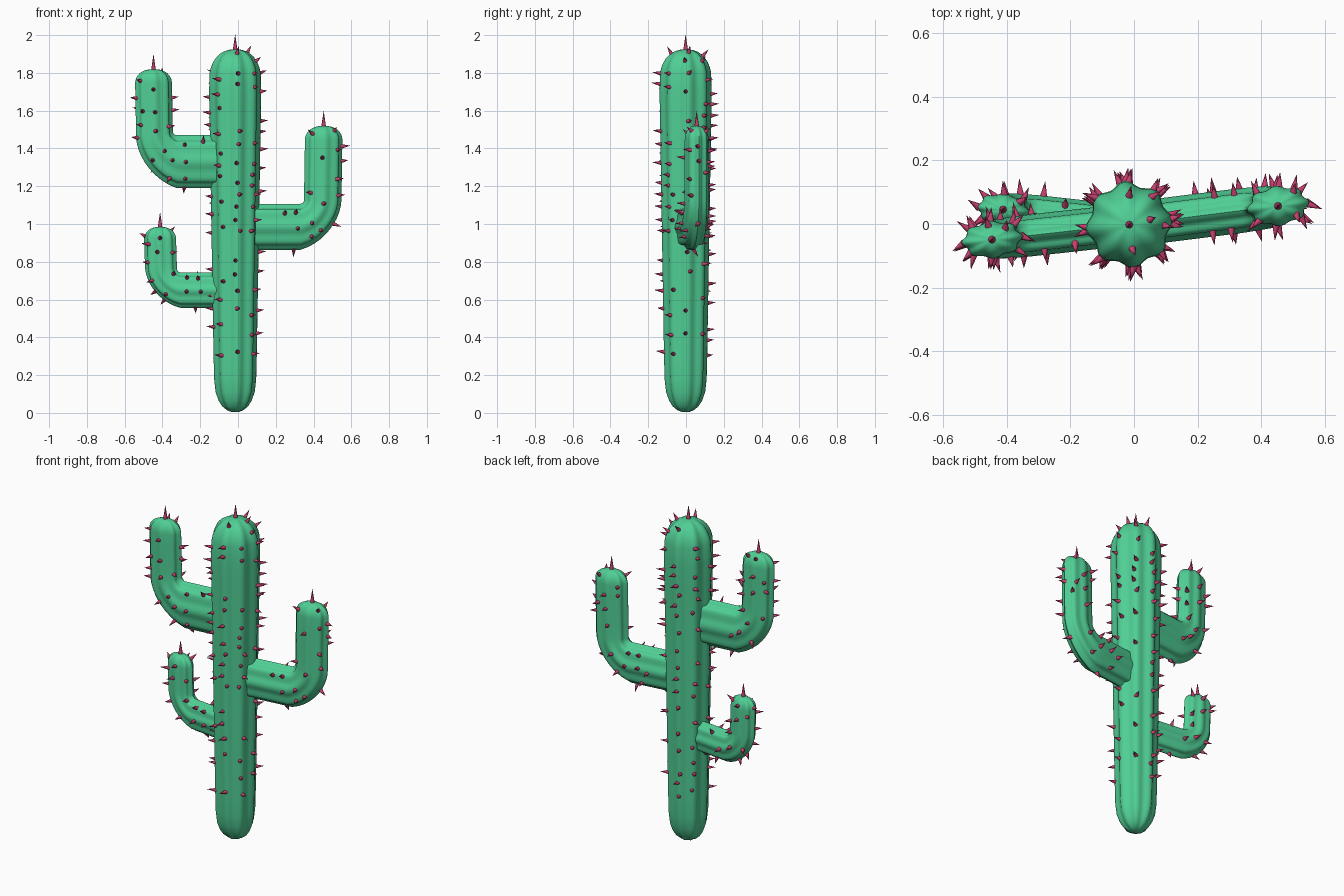
import bpy, bmesh, math, random
from mathutils import Vector, Matrix

if "Cube" in bpy.data.objects:
    bpy.data.objects.remove(bpy.data.objects["Cube"])

random.seed(11)
SEG, RIBS = 48, 8


def material(name, rgb):
    m = bpy.data.materials.new(name)
    m.diffuse_color = (*rgb, 1)
    m.use_nodes = True
    m.node_tree.nodes["Principled BSDF"].inputs["Base Color"].default_value = m.diffuse_color
    return m


GREEN = material("cactus_green", (0.08, 0.62, 0.30))
PINK = material("spine_pink", (0.55, 0.05, 0.16))


def add_object(name, bm, mat, angle):
    me = bpy.data.meshes.new(name)
    bm.to_mesh(me)
    me.materials.append(mat)
    ob = bpy.data.objects.new(name, me)
    bpy.context.collection.objects.link(ob)
    bpy.ops.object.select_all(action='DESELECT')
    ob.select_set(True)
    bpy.context.view_layer.objects.active = ob
    bpy.ops.object.shade_smooth_by_angle(angle=math.radians(angle))


def spine(bm, p, n, length, r=0.013):
    mat = Matrix.Translation(p + n * (length / 2 - 0.008)) @ n.to_track_quat('Z', 'Y').to_matrix().to_4x4()
    bmesh.ops.create_cone(bm, cap_ends=True, segments=8, radius1=r, radius2=0.0005,
                          depth=length, matrix=mat)


def ribbed_tube(name, rings, origin, az, spines, allowed, gap):
    """rings: (u, z, du, dz, a, b) = centre, in-plane direction and two radii"""
    eu = Vector((math.cos(az), math.sin(az), 0))
    ew = Vector((-math.sin(az), math.cos(az), 0))
    up = Vector((0, 0, 1))
    bm = bmesh.new()
    loops = []
    for u, z, du, dz, a, b in rings:
        c = origin + eu * u + up * z
        d = eu * du + up * dz
        loop = []
        for j in range(SEG):
            t = 2 * math.pi * j / SEG
            f = 0.935 + 0.065 * math.cos(RIBS * t)
            loop.append(bm.verts.new(c + d * (a * f * math.cos(t)) + ew * (b * f * math.sin(t))))
        loops.append(loop)
    ridge = []
    for l0, l1 in zip(loops, loops[1:]):
        for j in range(SEG):
            k = (j + 1) % SEG
            face = bm.faces.new((l0[j], l0[k], l1[k], l1[j]))
            if j % 6 in (5, 0):
                ridge.append(face)
    bm.faces.new(loops[0])
    bm.faces.new(loops[-1])
    bmesh.ops.recalc_face_normals(bm, faces=bm.faces)

    # spines scattered along the ribs, kept apart from each other
    sb = bmesh.new()
    ridge = [f for f in ridge if allowed(f.calc_center_median())]
    weights = [f.calc_area() for f in ridge]
    u, z = rings[-1][:2]
    tip = origin + eu * u + up * z
    spine(sb, tip, up, 0.085)
    placed = [tip]
    for _ in range(4000):
        if len(placed) > spines:
            break
        f = random.choices(ridge, weights)[0]
        v = [x.co for x in f.verts]
        s, t = random.random(), random.random()
        p = v[0].lerp(v[1], s).lerp(v[3].lerp(v[2], s), t)
        if all((p - q).length > gap for q in placed):
            placed.append(p)
            n = (f.normal + up * 0.1).normalized()
            spine(sb, p, n, random.uniform(0.04, 0.056))
    add_object(name, bm, GREEN, 50)
    add_object(name + "_spines", sb, PINK, 60)


def dome(u, z, a, b, height):
    """rounded tip above height z"""
    out = []
    for i in range(1, 9):
        t = math.pi / 2 * min(i / 8, 0.985)
        k = math.cos(t) ** 0.85
        out.append((u, z + height * math.sin(t), 1, 0, a * k, b * k))
    return out


# trunk
profile = [(0.005, 0.02), (0.015, 0.045), (0.035, 0.069), (0.065, 0.088), (0.11, 0.104),
           (0.18, 0.112)]
profile += [(0.3 + 0.1 * i, 0.115 + 0.0017 * i) for i in range(15)]
trunk = [(0, z, 1, 0, r, r) for z, r in profile] + dome(0, 1.77, 0.138, 0.138, 0.155)
ribbed_tube("trunk", trunk, Vector((-0.015, -0.002, 0)), math.radians(6), 115,
            lambda p: p.z > 0.25, 0.055)


# arms: horizontal run, fan of rings round the inner corner, vertical run, dome
def arm(name, side, slope, axis_z, reach, top, ah, av, b, spines):
    az = math.atan(slope) if side > 0 else math.pi - math.atan(slope)
    cu, cz = reach - av, axis_z + ah
    rings = [(0.085 + (cu - 0.1) * i / 5, axis_z, 0, -1, ah, b * 1.1) for i in range(5)]
    for i in range(11):
        s = i / 10
        phi = s * math.pi / 2
        a = (ah * (1 - s) + av * s) * (1 - 0.09 * math.sin(2 * phi))
        d = (math.sin(phi), -math.cos(phi))
        inset = 0.02
        ccu, ccz = cu - inset * (1 - math.sin(phi)), cz + inset * (1 - math.cos(phi))
        rings.append((ccu + d[0] * a, ccz + d[1] * a, *d, a, b * (1.1 - 0.1 * s)))
    z0, z1 = rings[-1][1], top - av * 0.75
    rings += [(reach + 0.005 * i / 4, z0 + (z1 - z0) * i / 4, 1, 0, av, b) for i in range(1, 5)]
    rings += dome(reach + 0.005, z1, av, b, top - z1)
    ribbed_tube(name, rings, Vector((0, 0, 0)), az, spines,
                lambda p: abs(p.x) > 0.17, 0.05)


arm("right_arm", 1, 0.125, 0.985, 0.452, 1.52, 0.122, 0.100, 0.064, 34)
arm("upper_left_arm", -1, -0.11, 1.33, 0.445, 1.82, 0.140, 0.098, 0.060, 34)
arm("lower_left_arm", -1, 0.11, 0.65, 0.410, 0.985, 0.094, 0.085, 0.052, 26)
